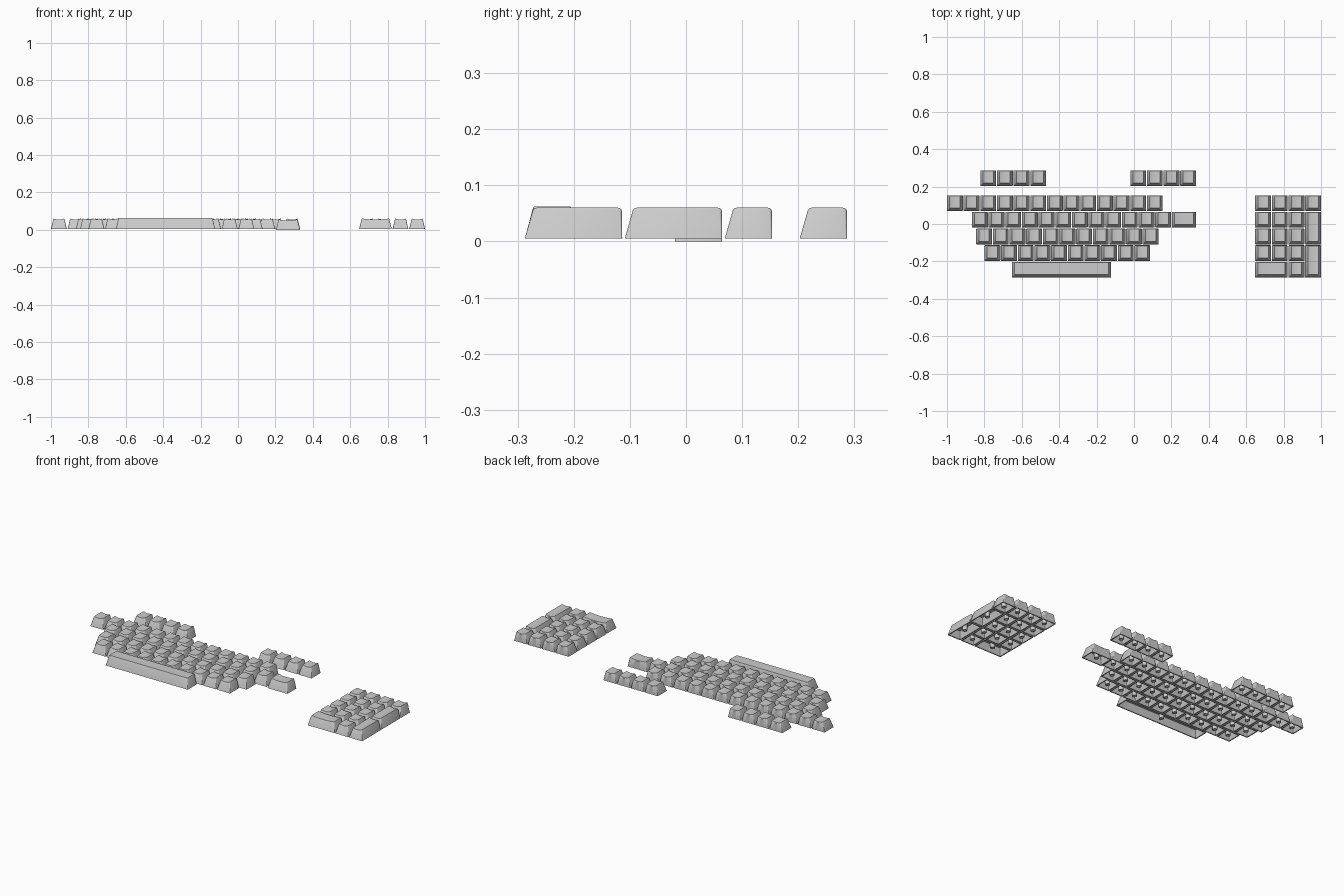
import bpy, bmesh, math

if "Cube" in bpy.data.objects:
    bpy.data.objects.remove(bpy.data.objects["Cube"])

P = 2 / 22.45          # key pitch
GAP = 0.05 * P         # space between neighbouring caps
Z0, Z1 = 0.005, 0.060  # bottom and top of a cap


def ring(bm, x0, x1, y0, y1, r, zf, n=8):
    """Rounded rectangle as paired front/back points, so the top can be filled in strips."""
    cols = []
    arc = [math.radians(a) for a in (0, 30, 60, 90)]
    for a in arc:
        cols.append((x0 + r - r * math.cos(a), r - r * math.sin(a)))
    for i in range(1, n):
        cols.append((x0 + r + (x1 - x0 - 2 * r) * i / n, 0))
    for a in reversed(arc):
        cols.append((x1 - r + r * math.cos(a), r - r * math.sin(a)))
    xm, hw = (x0 + x1) / 2, (x1 - x0) / 2
    front = [bm.verts.new((x, y0 + d, zf((x - xm) / hw))) for x, d in cols]
    back = [bm.verts.new((x, y1 - d, zf((x - xm) / hw))) for x, d in cols]
    return front, back


def bridge(bm, a, b):
    for i in range(len(a)):
        j = (i + 1) % len(a)
        bm.faces.new((a[i], a[j], b[j], b[i]))


def loop(fb):
    return fb[0] + fb[1][::-1]


def strips(bm, fb):
    f, b = fb
    for i in range(len(f) - 1):
        bm.faces.new((f[i], f[i + 1], b[i + 1], b[i]))


def cap_mesh(name, w, d, dip, top):
    bm = bmesh.new()
    hx, hy = w / 2, d / 2

    def flat(z):
        return lambda u: z

    # outer shell: steep front, near upright back, tapered sides, dished top
    base = ring(bm, -hx, hx, -hy, hy, 0.003, flat(Z0))
    mid = ring(bm, -hx + 0.0125, hx - 0.0125, -hy + 0.0142, hy - 0.0006, 0.005,
               lambda u: top - 0.004 - 0.8 * dip * (1 - u * u))
    rim = ring(bm, -hx + 0.0145, hx - 0.0145, -hy + 0.0165, hy - 0.003, 0.005,
               lambda u: top - dip * (1 - u * u))
    # hollow underside
    lip = ring(bm, -hx + 0.006, hx - 0.006, -hy + 0.006, hy - 0.006, 0.002, flat(Z0))
    roof = ring(bm, -hx + 0.017, hx - 0.017, -hy + 0.018, hy - 0.008, 0.003, flat(0.044))
    chain = [roof, lip, base, mid, rim]
    for a, b in zip(chain, chain[1:]):
        bridge(bm, loop(a), loop(b))
    strips(bm, rim)
    strips(bm, roof)
    # round stem with a cross-shaped socket
    a, b = 0.0090, 0.0028
    cross = [(a, -b), (a, b), (b, b), (b, a), (-b, a), (-b, b),
             (-a, b), (-a, -b), (-b, -b), (-b, -a), (b, -a), (b, -b)]
    # reorder the last point so the outline runs counter-clockwise
    cross = [cross[-1]] + cross[:-1]
    R = 0.0128
    circ = [(R * x / math.hypot(x, y), R * y / math.hypot(x, y)) for x, y in cross]

    def lift(pts, z):
        return [bm.verts.new((x, y, z)) for x, y in pts]

    rings = [lift(circ, 0.044), lift(circ, 0.008), lift(cross, 0.008), lift(cross, 0.035)]
    for p, q in zip(rings, rings[1:]):
        bridge(bm, p, q)
    bm.faces.new(rings[-1])
    bmesh.ops.recalc_face_normals(bm, faces=bm.faces)
    me = bpy.data.meshes.new(name)
    bm.to_mesh(me)
    bm.free()
    return me


meshes = {}
caps = []


def key(name, col, row, wu=1, hu=1, dip=0.005, top=Z1, dz=0):
    """Place a cap; col in key units from the left, row = bottom edge in units from the front."""
    k = (wu, hu, dip, top)
    if k not in meshes:
        meshes[k] = cap_mesh("cap_%g_by_%g" % (wu, hu), wu * P - GAP, hu * P - GAP, dip, top)
    ob = bpy.data.objects.new(name, meshes[k])
    ob.location = (-1 - GAP / 2 + (col + wu / 2) * P,
                   -3.25 * P + (row + hu / 2) * P, dz)
    bpy.context.collection.objects.link(ob)
    caps.append(ob)


# main block rows: name, first column, row, count
for name, col, row, count in (("function_left_key", 2, 5.5, 4),
                              ("function_right_key", 11, 5.5, 4),
                              ("number_row_key", 0, 4, 13),
                              ("upper_row_key", 1.5, 3, 12),
                              ("home_row_key", 1.75, 2, 11),
                              ("lower_row_key", 2.25, 1, 10)):
    for i in range(count):
        key("%s_%d" % (name, i + 1), col + i, row)

# wide keys
key("wide_end_key", 13.5, 3, wu=1.5, dz=-Z0)
key("space_bar", 3.9, 0, wu=6, dip=0, top=0.062)

# number pad
for row in range(1, 5):
    for c in range(4 if row == 4 else 3):
        key("pad_key_%d_%d" % (row, c + 1), 18.5 + c, row)
key("pad_zero_key", 18.5, 0, wu=2)
key("pad_point_key", 20.5, 0)
key("pad_tall_upper_key", 21.5, 2, hu=2)
key("pad_tall_lower_key", 21.5, 0, hu=2)

# smooth rounded corners, crisp edges (once per shared mesh)
done = set()
for ob in caps:
    if ob.data.name not in done:
        done.add(ob.data.name)
        bpy.ops.object.select_all(action='DESELECT')
        ob.select_set(True)
        bpy.context.view_layer.objects.active = ob
        bpy.ops.object.shade_smooth_by_angle(angle=math.radians(35))
